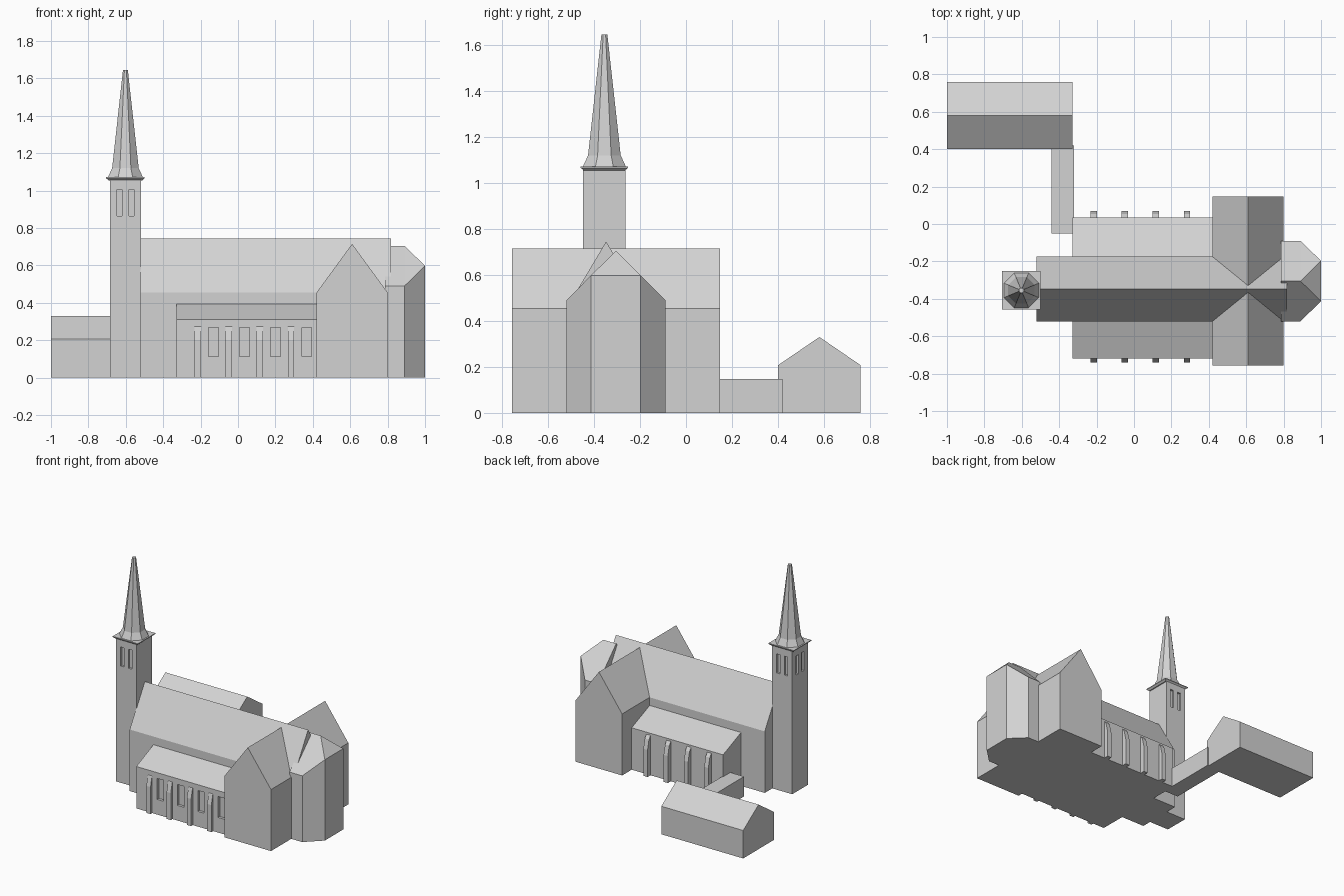
import bpy, bmesh, math
from mathutils import Vector

if "Cube" in bpy.data.objects:
    bpy.data.objects.remove(bpy.data.objects["Cube"])

stone = bpy.data.materials.new("stone_grey")
stone.diffuse_color = (0.65, 0.65, 0.65, 1)
stone.use_nodes = True
stone.node_tree.nodes["Principled BSDF"].inputs["Base Color"].default_value = stone.diffuse_color


def finish(name, bm):
    bmesh.ops.recalc_face_normals(bm, faces=bm.faces)
    me = bpy.data.meshes.new(name)
    bm.to_mesh(me)
    bm.free()
    me.materials.append(stone)
    ob = bpy.data.objects.new(name, me)
    bpy.context.collection.objects.link(ob)
    return ob


def prism(name, profile, axis, a, b):
    """Extrude a profile along an axis: x uses (y, z), y uses (x, z), z uses (x, y)."""
    def place(p, t):
        return {"x": (t, p[0], p[1]), "y": (p[0], t, p[1]), "z": (p[0], p[1], t)}[axis]
    bm = bmesh.new()
    face = bm.faces.new([bm.verts.new(place(p, a)) for p in profile])
    new = bmesh.ops.extrude_face_region(bm, geom=[face])["geom"]
    move = Vector(place((0, 0), b - a))
    bmesh.ops.translate(bm, vec=move, verts=[v for v in new if isinstance(v, bmesh.types.BMVert)])
    if not any(f.normal.dot(move) < -0.99 * move.length for f in bm.faces):
        bm.normal_update()
    return finish(name, bm)


def box(name, x0, x1, y0, y1, z0, z1):
    return prism(name, [(x0, y0), (x1, y0), (x1, y1), (x0, y1)], "z", z0, z1)


def gable(name, u0, u1, eave, ridge, axis, a, b):
    return prism(name, [(u0, 0), (u1, 0), (u1, eave), ((u0 + u1) / 2, ridge), (u0, eave)], axis, a, b)


def loft(name, rings):
    """Join rings of equal vertex count and cap the ends."""
    bm = bmesh.new()
    rows = [[bm.verts.new(p) for p in r] for r in rings]
    n = len(rows[0])
    for lo, hi in zip(rows, rows[1:]):
        for i in range(n):
            j = (i + 1) % n
            bm.faces.new((lo[i], lo[j], hi[j], hi[i]))
    bm.faces.new(rows[0])
    bm.faces.new(rows[-1])
    return finish(name, bm)


def cut(ob, cutters):
    for c in cutters:
        m = ob.modifiers.new("recess", "BOOLEAN")
        m.operation, m.solver, m.object = "DIFFERENCE", "EXACT", c
        c.hide_render = True
        c.hide_set(True)


# Main hall, crossing and link buildings
gable("nave", -0.52, -0.175, 0.455, 0.745, "x", -0.522, 0.817)
gable("transept", 0.42, 0.80, 0.455, 0.715, "y", -0.757, 0.147)
gable("annex", 0.40, 0.76, 0.207, 0.33, "x", -1.0, -0.33)
box("link_passage", -0.44, -0.32, -0.05, 0.42, 0, 0.147)

# Side aisles with recessed windows on the front
aisle = prism("aisles", [(-0.72, 0), (0.035, 0), (0.035, 0.31), (-0.175, 0.395),
                         (-0.52, 0.395), (-0.72, 0.31)], "x", -0.328, 0.43)
cut(aisle, [box("aisle_window_cutter", x - 0.026, x + 0.026, -0.76, -0.70, 0.112, 0.267)
            for x in (-0.131, 0.035, 0.201, 0.367)])

# Stepped buttresses on both sides
for i in range(4):
    x = -0.215 + 0.166 * i
    for side, wall in ((1, 0.035), (-1, -0.705)):
        steps = [(-0.03, 0), (0.035, 0), (0.035, 0.20), (0.018, 0.27), (0, 0.295), (-0.03, 0.295)]
        prism("buttress", [(wall + side * d, z) for d, z in steps], "x", x - 0.017, x + 0.017)

# Apse with chamfered end and hipped roof
cy = -0.305
plan = [(0.785, -0.215), (0.89, -0.215), (1.0, -0.108), (1.0, 0.108), (0.89, 0.215), (0.785, 0.215)]
heights = [0.49, 0.49, 0.598, 0.598, 0.49, 0.49]
bm = bmesh.new()
low = [bm.verts.new((x, cy + y, 0)) for x, y in plan]
top = [bm.verts.new((x, cy + y, z)) for (x, y), z in zip(plan, heights)]
back = bm.verts.new((0.785, cy, 0.705))
tip = bm.verts.new((0.89, cy, 0.705))
bm.faces.new(low)
for i in range(5):
    bm.faces.new((low[i], low[i + 1], top[i + 1], top[i]))
bm.faces.new((low[5], low[0], top[0], back, top[5]))
bm.faces.new((top[0], top[1], tip, back))
bm.faces.new((top[4], top[5], back, tip))
for i in (1, 2, 3):
    bm.faces.new((top[i], top[i + 1], tip))
finish("apse", bm)

# Bell tower with paired openings on front, back and left
tx, ty = -0.602, -0.355
hx, hy = 0.083, 0.092
tower = box("tower", tx - hx, tx + hx, ty - hy, ty + hy, 0, 1.06)
cutters = []
for s in (-0.032, 0.032):
    for d in (-1, 1):
        y = ty + d * hy
        cutters.append(box("tower_window_cutter", tx + s - 0.0135, tx + s + 0.0135,
                           y - 0.015, y + 0.015, 0.864, 1.005))
    cutters.append(box("tower_window_cutter", tx - hx - 0.015, tx - hx + 0.015,
                       ty + s - 0.0135, ty + s + 0.0135, 0.864, 1.005))
cut(tower, cutters)


# Flared cornice and eight-sided spire
def ring(n, apothem, z):
    r = apothem / math.cos(math.pi / n)
    return [(tx + r * math.cos(math.pi * (2 * i + 1) / n),
             ty + r * math.sin(math.pi * (2 * i + 1) / n), z) for i in range(n)]


loft("cornice", [ring(4, 0.09, 1.055), ring(4, 0.103, 1.066), ring(4, 0.103, 1.072)])
loft("spire", [ring(8, 0.094, 1.07), ring(8, 0.071, 1.12), ring(8, 0.013, 1.645)])
